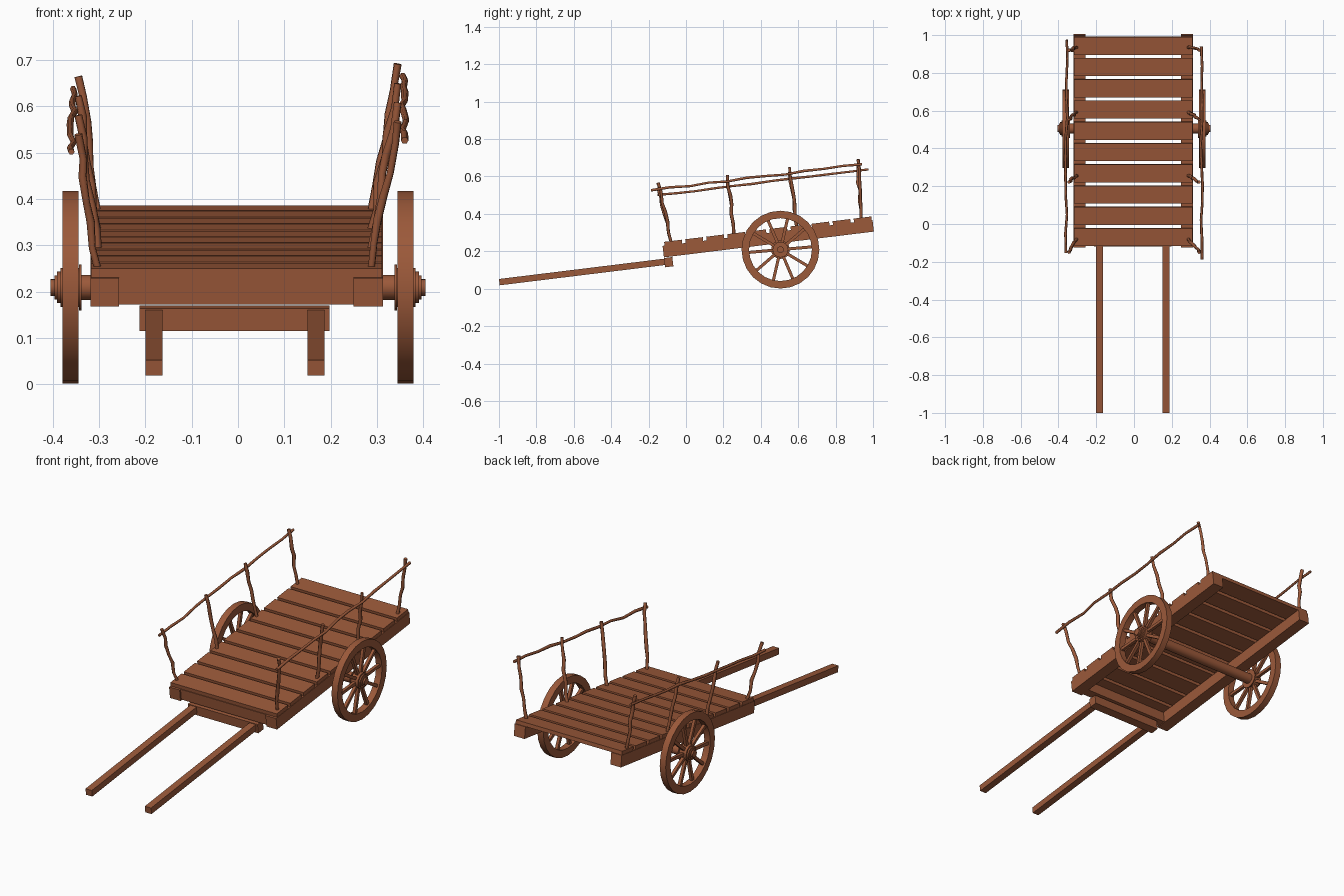
import bpy, bmesh, random
from math import sin, cos, pi, radians, tau
from mathutils import Vector, Matrix

random.seed(4)
if "Cube" in bpy.data.objects:
    bpy.data.objects.remove(bpy.data.objects["Cube"], do_unlink=True)

# Single wood colour
wood = bpy.data.materials.new("brown_wood")
wood.use_nodes = True
WOOD = (0.33, 0.1, 0.042, 1)
wood.diffuse_color = WOOD
wood.node_tree.nodes["Principled BSDF"].inputs["Base Color"].default_value = WOOD

TILT = radians(7)
ALONG = Vector((0, cos(TILT), sin(TILT)))
UP = Vector((0, -sin(TILT), cos(TILT)))
BED_FRONT = Vector((0, -0.12, 0.25))
AXLE = Vector((0, 0.505, 0.209))


def finish(name, bm, smooth=False):
    bmesh.ops.recalc_face_normals(bm, faces=bm.faces)
    mesh = bpy.data.meshes.new(name)
    bm.to_mesh(mesh)
    bm.free()
    mesh.materials.append(wood)
    obj = bpy.data.objects.new(name, mesh)
    bpy.context.collection.objects.link(obj)
    if smooth:
        bpy.ops.object.select_all(action="DESELECT")
        obj.select_set(True)
        bpy.context.view_layer.objects.active = obj
        bpy.ops.object.shade_smooth_by_angle(angle=radians(30))
    return obj


def beam(name, x0, x1, start, length, depth):
    """Tilted box whose top front edge passes through start."""
    centre = start + ALONG * length / 2 - UP * depth / 2
    centre.x = (x0 + x1) / 2
    bm = bmesh.new()
    bmesh.ops.create_cube(bm, size=1, matrix=Matrix.Translation(centre)
                          @ Matrix.Rotation(TILT, 4, "X")
                          @ Matrix.Diagonal((x1 - x0, length, depth, 1)))
    return finish(name, bm)


def lathe(name, profile, sides, closed=False):
    """Turn an (x, radius) profile about the axle line."""
    bm = bmesh.new()
    rings = [[bm.verts.new(AXLE + Vector((x, r * cos(tau * i / sides), r * sin(tau * i / sides))))
              for i in range(sides)] for x, r in profile]
    pairs = list(zip(rings, rings[1:]))
    if closed:
        pairs.append((rings[-1], rings[0]))
    else:
        bm.faces.new(rings[0])
        bm.faces.new(rings[-1])
    for a, b in pairs:
        for i in range(sides):
            j = (i + 1) % sides
            bm.faces.new((a[i], a[j], b[j], b[i]))
    return finish(name, bm, True)


def branch(name, start, end, steps, radius, wobble):
    """Crooked six-sided stick."""
    curve = bpy.data.curves.new(name, "CURVE")
    curve.dimensions = "3D"
    curve.bevel_depth = radius
    curve.bevel_resolution = 1
    curve.use_fill_caps = True
    spline = curve.splines.new("POLY")
    spline.points.add(steps)
    for i, point in enumerate(spline.points):
        p = Vector(start).lerp(Vector(end), i / steps)
        if 0 < i < steps:
            p += Vector([random.uniform(-wobble, wobble) for _ in range(3)])
        point.co = (*p, 1)
        point.radius = random.uniform(0.85, 1.1)
    obj = bpy.data.objects.new(name, curve)
    bpy.context.collection.objects.link(obj)
    curve.materials.append(wood)
    bpy.ops.object.select_all(action="DESELECT")
    obj.select_set(True)
    bpy.context.view_layer.objects.active = obj
    bpy.ops.object.convert(target="MESH")


# Bed: ten deck planks on two long rails with a front board
PLANK, THICK = 0.095, 0.02
for i in range(10):
    beam(f"deck_plank_{i + 1}", -0.317, 0.311, BED_FRONT + ALONG * (0.003 + i * 0.1134), PLANK, THICK)
under_deck = BED_FRONT - UP * THICK
beam("right_bed_rail", -0.319, -0.257, under_deck - ALONG * 0.008, 1.131, 0.062)
beam("left_bed_rail", 0.25, 0.313, under_deck - ALONG * 0.008, 1.131, 0.062)
beam("front_board", -0.257, 0.25, under_deck, 0.045, 0.058)

# Pull shafts and their crossbar
beam("shaft_crossbar", -0.213, 0.198, Vector((0, -0.118, 0.164)), 0.045, 0.05)
for side, x in (("right", -0.2), ("left", 0.15)):
    beam(f"{side}_shaft", x, x + 0.037, Vector((0, -1, 0.052)), 0.92, 0.034)

# Axle and wheels
lathe("axle", [(-0.345, 0.027), (0.345, 0.027)], 16)
RIM = [(0.344, 0.208), (0.379, 0.208), (0.379, 0.168), (0.344, 0.168)]
HUB = [(0.338, 0.05), (0.343, 0.05), (0.343, 0.042), (0.383, 0.042), (0.383, 0.034),
       (0.391, 0.034), (0.391, 0.026), (0.396, 0.026), (0.396, 0.018), (0.405, 0.018)]
for side, s in (("right", -1), ("left", 1)):
    lathe(f"{side}_wheel_rim", [(x * s, r) for x, r in RIM], 24, closed=True)
    lathe(f"{side}_wheel_hub", [(x * s, r) for x, r in HUB], 16)
    bm = bmesh.new()
    for i in range(10):
        turn = Matrix.Rotation(radians(5) + i * tau / 10, 4, "X")
        bmesh.ops.create_cube(bm, size=1, matrix=Matrix.Translation(AXLE + Vector((0.362 * s, 0, 0)))
                              @ turn @ Matrix.Translation((0, 0.105, 0))
                              @ Matrix.Diagonal((0.016, 0.14, 0.016, 1)))
    finish(f"{side}_wheel_spokes", bm)

# Crooked stakes and a hand rail on each side
STAKES = [(-0.08, -0.15), (0.255, 0.222), (0.592, 0.553), (0.935, 0.92)]
for side, s, base_x, lift in (("right", -1, 0.303, 0), ("left", 1, 0.288, 0.027)):
    for i, (y0, y1) in enumerate(STAKES):
        slope = 0.123 * (y0 + 0.12)
        base = (s * base_x, y0, 0.245 + slope)
        top = (s * 0.345, y1, 0.535 + slope + lift)
        branch(f"{side}_stake_{i + 1}", base, top, 6, 0.009, 0.006)
    shift = -0.035 if s > 0 else 0
    branch(f"{side}_hand_rail", (s * 0.36, -0.152 + shift, 0.502 + lift * 0.9),
           (s * 0.356, 0.975 + shift, 0.638 + lift), 11, 0.0075, 0.005)
